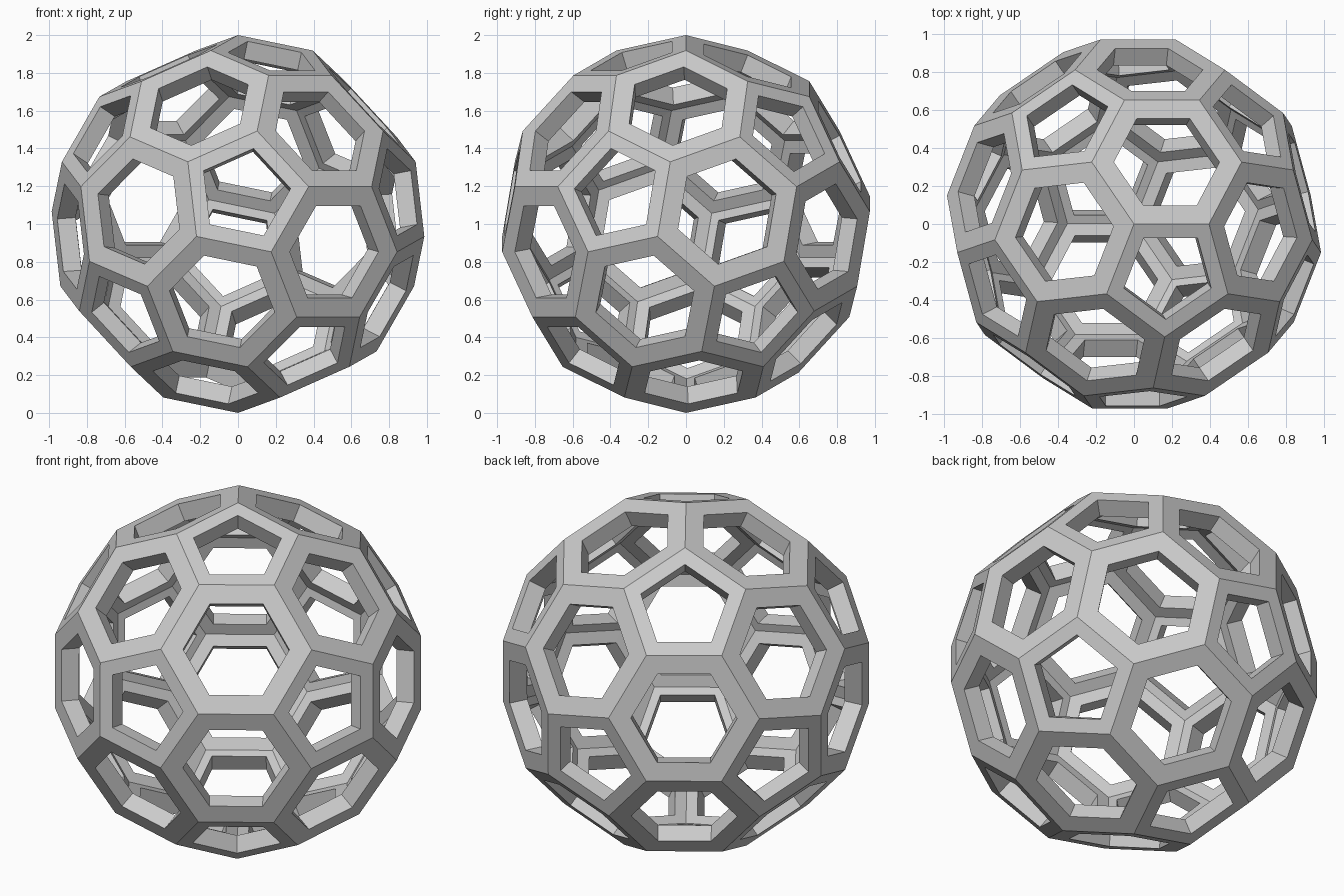
import bpy, bmesh
from math import atan2
from mathutils import Vector, Matrix

if "Cube" in bpy.data.objects:
    bpy.data.objects.remove(bpy.data.objects["Cube"])

DEPTH = 0.10                     # thickness of the shell
INSET = {5: 0.72, 6: 0.705}      # window scale for pentagons and hexagons

# Base icosahedron: its edges cut in thirds give the 60 corners
ico = bmesh.new()
bmesh.ops.create_icosphere(ico, subdivisions=1, radius=1.0)
points = []
for e in ico.edges:
    a, b = (v.co for v in e.verts)
    points += [a.lerp(b, 1 / 3).normalized(), a.lerp(b, 2 / 3).normalized()]
normals = [v.co.normalized() for v in ico.verts]
normals += [f.calc_center_median().normalized() for f in ico.faces]
ico.free()


def ring(n):
    """Corner indices lying in the face with normal n, counter-clockwise."""
    top = max(p.dot(n) for p in points)
    ids = [i for i, p in enumerate(points) if p.dot(n) > top - 0.01]
    u = n.orthogonal().normalized()
    w = n.cross(u)
    return sorted(ids, key=lambda i: atan2(points[i].dot(w), points[i].dot(u)))


faces = [ring(n) for n in normals]

# Turn one corner to the pole, with a pentagon edge along +x and that pentagon on the -y side
pent = next(f for f in faces if len(f) == 5)
z = points[pent[0]]
centre = sum((points[i] for i in pent), Vector()) / 5
for other in (pent[1], pent[4]):
    d = points[other] - z
    x = (d - z * d.dot(z)).normalized()
    y = z.cross(x)
    if centre.dot(y) < 0:
        break
turn = Matrix((x, y, z))
points = [turn @ p for p in points]

# Face frames around open windows
bm = bmesh.new()
outer = [bm.verts.new(p) for p in points]
for f in faces:
    c = sum((points[i] for i in f), Vector()) / len(f)
    hole = [bm.verts.new(c.lerp(points[i], INSET[len(f)])) for i in f]
    for k in range(len(f)):
        j = (k + 1) % len(f)
        bm.faces.new((outer[f[k]], outer[f[j]], hole[j], hole[k]))
bm.normal_update()
mesh = bpy.data.meshes.new("lattice_ball")
bm.to_mesh(mesh)
bm.free()
ball = bpy.data.objects.new("lattice_ball", mesh)
ball.location.z = 1.0
bpy.context.collection.objects.link(ball)

# Wall thickness, grown inward
shell = ball.modifiers.new("shell", 'SOLIDIFY')
shell.thickness = DEPTH
shell.offset = -1
shell.use_even_offset = True
